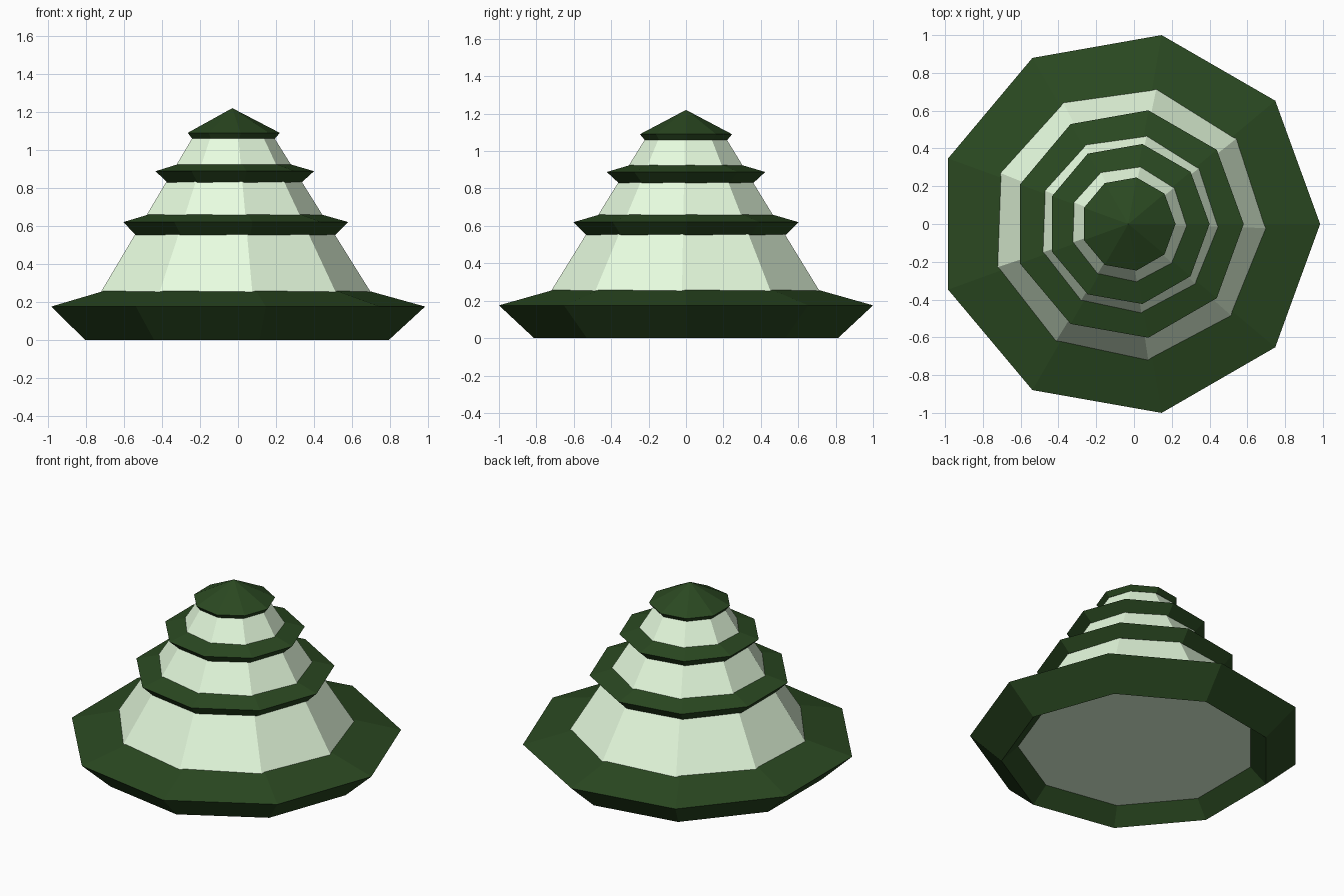
import bpy, bmesh
from math import cos, sin, pi, radians

if "Cube" in bpy.data.objects:
    bpy.data.objects.remove(bpy.data.objects["Cube"])

SIDES = 9
CX = -0.03  # nine-sided axis sits slightly left so the bounds are centred


def material(name, rgb):
    m = bpy.data.materials.new(name)
    m.diffuse_color = (*rgb, 1)
    m.use_nodes = True
    m.node_tree.nodes["Principled BSDF"].inputs["Base Color"].default_value = m.diffuse_color
    return m


green = material("dark_green", (0.023, 0.065, 0.015))
pale = material("pale_green", (0.80, 0.98, 0.74))


def lathe(name, profile, mat, twist=0.0):
    """Spin (radius, height) points into a faceted shell; radius 0 closes to a point."""
    bm = bmesh.new()
    rings = []
    for r, z in profile:
        if r == 0:
            rings.append([bm.verts.new((CX, 0, z))] * SIDES)
        else:
            angles = [2 * pi * i / SIDES + twist for i in range(SIDES)]
            rings.append([bm.verts.new((CX + r * cos(a), r * sin(a), z)) for a in angles])
    for a, b in zip(rings, rings[1:]):
        for i in range(SIDES):
            j = (i + 1) % SIDES
            bm.faces.new(list(dict.fromkeys((a[i], a[j], b[j], b[i]))))
    bmesh.ops.remove_doubles(bm, verts=bm.verts, dist=1e-5)
    bmesh.ops.recalc_face_normals(bm, faces=bm.faces)
    me = bpy.data.meshes.new(name)
    bm.to_mesh(me)
    bm.free()
    me.materials.append(mat)
    ob = bpy.data.objects.new(name, me)
    bpy.context.collection.objects.link(ob)
    return ob


# Pale tapering body, turned slightly against the eaves, base recessed in the bottom eave
lathe("body", [(0, 0.1), (0.824, 0.1), (0.222, 1.062), (0, 1.062)], pale, radians(-1.7))

# Bottom eave: closed hollow ring with an inward-sloping inner wall
lathe("base_eave", [(0.825, 0), (1.0154, 0.175), (0.71, 0.260),
                    (0.72, 0.105), (0.825, 0)], green)

# Upper eaves and the pointed cap
lathe("lower_eave", [(0.53, 0.55), (0.542, 0.553), (0.611, 0.62), (0.455, 0.664)], green)
lathe("upper_eave", [(0.35, 0.827), (0.364, 0.828), (0.43, 0.888), (0.29, 0.929)], green)
lathe("roof_cap", [(0, 1.06), (0.225, 1.06), (0.25, 1.09), (0, 1.22)], green)
